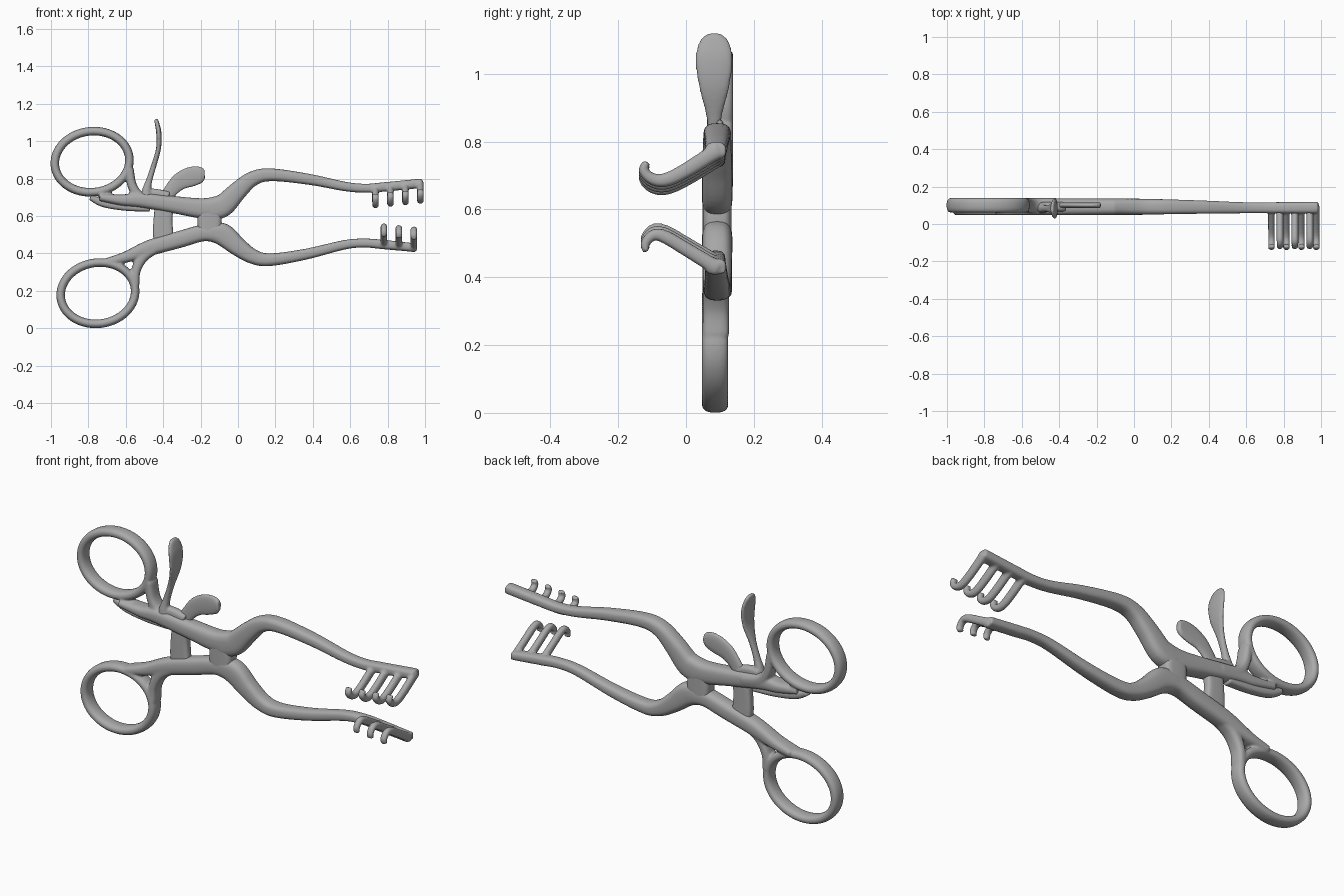
import bpy, bmesh, math
from mathutils import Vector

cube = bpy.data.objects.get("Cube")
if cube:
    bpy.data.objects.remove(cube, do_unlink=True)

steel = bpy.data.materials.new("steel_grey")
steel.use_nodes = True
GREY = (0.4, 0.4, 0.4, 1)
steel.diffuse_color = GREY
steel.node_tree.nodes["Principled BSDF"].inputs["Base Color"].default_value = GREY

MID = 0.092          # depth of the middle plane
ACROSS, SIDE = Vector((0, 1, 0)), Vector((1, 0, 0))


def smooth_path(pts, closed, steps=6):
    """Catmull-Rom interpolation of position, width and depth."""
    n, out = len(pts), []
    get = lambda i: pts[i % n] if closed else pts[max(0, min(n - 1, i))]
    for i in range(n if closed else n - 1):
        a, b, c, d = get(i - 1), get(i), get(i + 1), get(i + 2)
        for s in range(steps):
            t = s / steps
            out.append(tuple(
                q + t / 2 * (r - p + t * (2 * p - 5 * q + 4 * r - u + t * (3 * (q - r) + u - p)))
                for p, q, r, u in zip(a, b, c, d)))
    return out if closed else out + [pts[-1]]


def sweep(bm, pts, axis=ACROSS, closed=False, power=2.8, sides=20):
    """Sweep a rounded section along points (x, y, z, width, depth)."""
    path = smooth_path(pts, closed)
    n, rings = len(path), []
    for i, p in enumerate(path):
        ahead = path[(i + 1) % n] if closed else path[min(i + 1, n - 1)]
        back = path[i - 1] if closed else path[max(i - 1, 0)]
        normal = (Vector(ahead[:3]) - Vector(back[:3])).cross(axis).normalized()
        ring = []
        for k in range(sides):
            a = math.tau * k / sides
            c, s = math.cos(a), math.sin(a)
            u = math.copysign(abs(c) ** (2 / power), c) * p[3] / 2
            v = math.copysign(abs(s) ** (2 / power), s) * p[4] / 2
            ring.append(bm.verts.new(Vector(p[:3]) + normal * u + axis * v))
        rings.append(ring)
    for i in range(n if closed else n - 1):
        r, q = rings[i], rings[(i + 1) % n]
        for k in range(sides):
            j = (k + 1) % sides
            bm.faces.new((r[k], r[j], q[j], q[k]))
    if not closed:
        bm.faces.new(rings[0])
        bm.faces.new(rings[-1])


def flat(pts, depth, y=MID):
    """Points (x, z, width) laid in the middle plane."""
    return [(x, y, z, w, depth) for x, z, w in pts]


def finger_ring(bm, cx, cz, y, tilt):
    pts = []
    for k in range(16):
        a = math.tau * k / 16
        u, v = 0.2 * math.cos(a), 0.163 * math.sin(a)
        pts.append((cx + u * math.cos(tilt) - v * math.sin(tilt),
                    y, cz + u * math.sin(tilt) + v * math.cos(tilt), 0.046, 0.078))
    sweep(bm, pts, closed=True, power=2.4)


def finish(name, bm):
    """Fuse the swept pieces into one softly filleted part."""
    bmesh.ops.recalc_face_normals(bm, faces=bm.faces)
    mesh = bpy.data.meshes.new(name)
    bm.to_mesh(mesh)
    bm.free()
    mesh.materials.append(steel)
    obj = bpy.data.objects.new(name, mesh)
    bpy.context.collection.objects.link(obj)
    fuse = obj.modifiers.new("fuse", "REMESH")
    fuse.mode, fuse.voxel_size, fuse.use_smooth_shade = "VOXEL", 0.006, True
    soften = obj.modifiers.new("soften", "SMOOTH")
    soften.factor, soften.iterations = 0.5, 5


def tines(bm, xs, profile, slope):
    for x in xs:
        sweep(bm, [(x, y, z + slope * (x - xs[-1]), w, 0.036) for y, z, w in profile],
              axis=SIDE, power=2.2, sides=14)


# Upper half: ring, shank, curved arm and four-tined blade
bm = bmesh.new()
finger_ring(bm, -.78, .89, .1, .12)
sweep(bm, flat([(-.74, .7, .04), (-.62, .685, .06), (-.52, .685, .08), (-.34, .66, .092),
                (-.18, .64, .11), (-.08, .655, .12)], .09))
sweep(bm, [(-.15, MID, .63, .11, .09), (-.08, MID, .655, .12, .09), (0, MID, .735, .1, .088),
           (.08, MID, .8, .08, .084), (.18, MID, .82, .068, .08), (.385, .09, .795, .058, .07),
           (.57, .087, .758, .05, .06), (.68, .087, .748, .048, .058), (.78, .087, .755, .05, .06),
           (.985, .088, .775, .05, .062)])
sweep(bm, flat([(-.58, .85, .045), (-.565, .76, .05), (-.52, .7, .06), (-.42, .675, .06)], .078, .1))
tines(bm, (.735, .815, .895, .975),
      [(.095, .775, .05), (0, .715, .046), (-.06, .687, .042),
       (-.1, .69, .036), (-.125, .715, .03), (-.115, .74, .022)], .1)
finish("upper_arm", bm)

# Lower half: ring, shank, curved arm and three-tined blade
bm = bmesh.new()
finger_ring(bm, -.749, .187, .086, .15)
sweep(bm, flat([(-.7, .355, .04), (-.6, .38, .06), (-.47, .43, .085), (-.31, .475, .09),
                (-.18, .51, .09), (-.08, .5, .11)], .088))
sweep(bm, [(-.15, MID, .515, .1, .09), (-.08, MID, .5, .12, .09), (0, MID, .435, .1, .088),
           (.08, MID, .383, .08, .084), (.17, MID, .366, .068, .08), (.36, .09, .395, .058, .07),
           (.57, .087, .446, .05, .06), (.68, .087, .455, .048, .058), (.78, .087, .447, .05, .06),
           (.95, .088, .43, .046, .062)])
sweep(bm, flat([(-.55, .23, .045), (-.545, .31, .05), (-.5, .39, .06), (-.4, .45, .06)], .078, .088))
tines(bm, (.78, .86, .94),
      [(.095, .425, .046), (0, .483, .042), (-.06, .518, .04),
       (-.095, .525, .034), (-.12, .5, .028), (-.117, .475, .02)], -.1)
finish("lower_arm", bm)

# Box joint where the halves cross
bm = bmesh.new()
sweep(bm, flat([(-.152, .5, .12), (-.152, .575, .13), (-.152, .65, .12)], .086), power=4)
finish("pivot_joint", bm)

# Ratchet bar between the shanks
bm = bmesh.new()
sweep(bm, flat([(-.385, .68, .11), (-.4, .6, .1), (-.4, .5, .11), (-.39, .45, .1)], .05), power=4)
finish("ratchet_bar", bm)

# Release lever, a paddle broad across the depth
bm = bmesh.new()
sweep(bm, [(x, .083, z, w, d) for x, z, w, d in (
    (-.44, 1.118, .018, .04), (-.433, 1.095, .024, .088), (-.423, 1.04, .028, .112),
    (-.425, .96, .026, .09), (-.45, .87, .028, .045), (-.475, .79, .034, .036),
    (-.49, .73, .05, .05), (-.49, .67, .07, .06))], power=2.4)
sweep(bm, flat([(-.5, .715, .06), (-.44, .715, .06), (-.37, .7, .06)], .05))
finish("release_lever", bm)

# Thumb plate, thin across the depth
bm = bmesh.new()
sweep(bm, flat([(-.4, .67, .07), (-.36, .735, .075), (-.31, .785, .095), (-.25, .81, .108),
                (-.2, .82, .09), (-.178, .822, .05)], .03, .1), power=2.3)
finish("thumb_plate", bm)

# Lock spring under the upper shank
bm = bmesh.new()
sweep(bm, flat([(-.79, .7, .03), (-.72, .67, .045), (-.6, .65, .045), (-.47, .638, .03)], .05, .1))
finish("lock_spring", bm)
